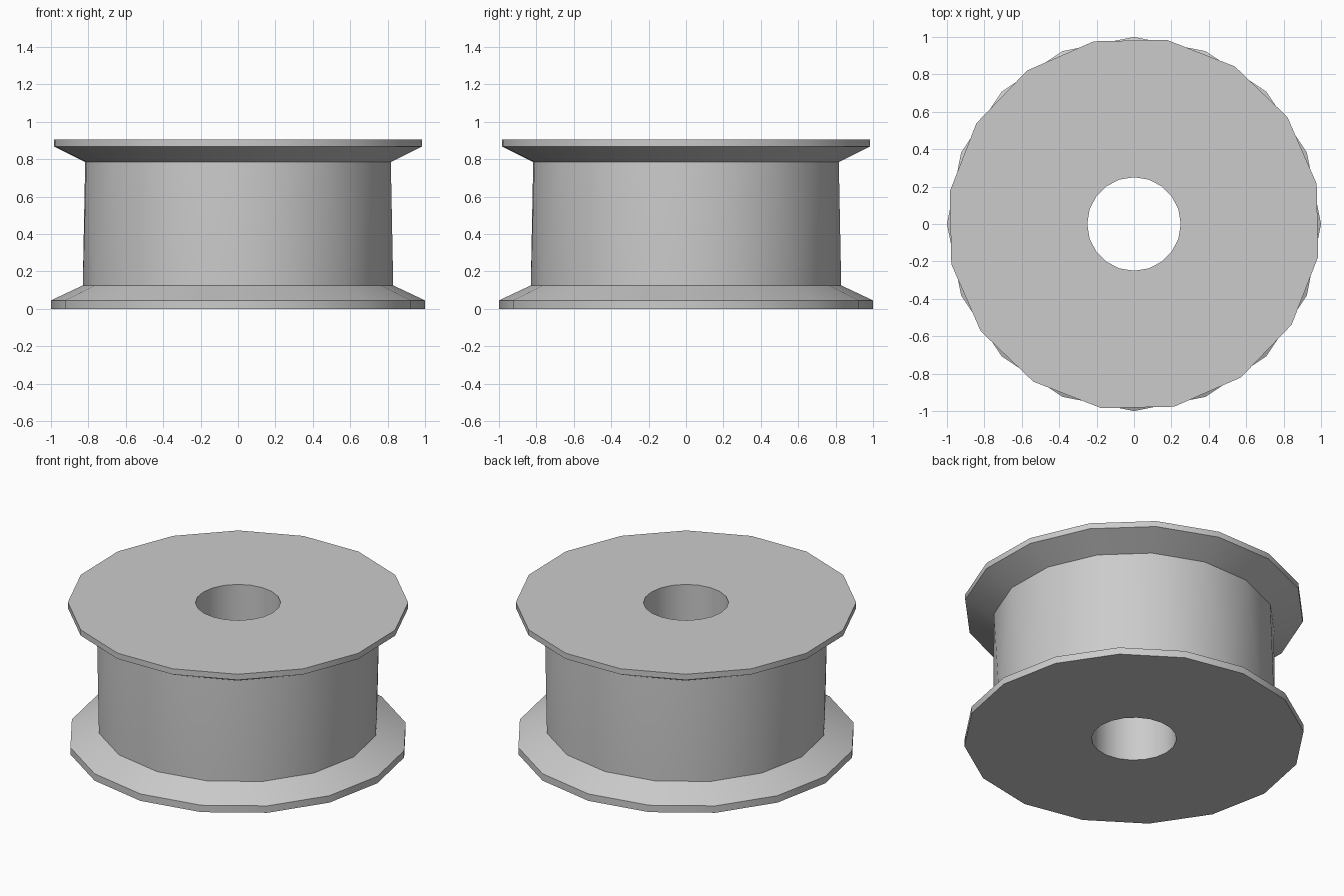
import bpy
import bmesh
from math import cos, sin, pi, radians

SIDES, BORE_SIDES = 16, 20
RIM, CORE, BORE, HEIGHT = 1.0, 0.83, 0.25, 0.905
LOW_TURN, TOP_TURN = 0.0, radians(12.4)

cube = bpy.data.objects.get("Cube")
if cube:
    bpy.data.objects.remove(cube, do_unlink=True)

grey = bpy.data.materials.new("plain grey")
grey.use_nodes = True
colour = (0.6, 0.6, 0.6, 1)
grey.diffuse_color = colour
grey.node_tree.nodes["Principled BSDF"].inputs["Base Color"].default_value = colour


def ring(bm, radius, z, turn=0.0, sides=SIDES):
    return [bm.verts.new((radius * cos(turn + 2 * pi * i / sides),
                          radius * sin(turn + 2 * pi * i / sides), z))
            for i in range(sides)]


def wall(bm, low, high):
    n = len(low)
    for i in range(n):
        j = (i + 1) % n
        bm.faces.new((low[i], low[j], high[j], high[i]))


def loop_edges(bm, verts):
    return [bm.edges.get((verts[i - 1], verts[i])) or
            bm.edges.new((verts[i - 1], verts[i])) for i in range(len(verts))]


def finish(bm, name):
    mesh = bpy.data.meshes.new(name)
    bm.to_mesh(mesh)
    bm.free()
    mesh.materials.append(grey)
    obj = bpy.data.objects.new(name, mesh)
    bpy.context.collection.objects.link(obj)
    bpy.ops.object.select_all(action="DESELECT")
    obj.select_set(True)
    bpy.context.view_layer.objects.active = obj
    bpy.ops.object.shade_smooth_by_angle(angle=radians(30))


def flange(name, profile, turn, face_z, up):
    """Rim and bevel from a rising profile, plus the pierced flat face."""
    bm = bmesh.new()
    rings = [ring(bm, r, z, turn) for r, z in profile]
    for low, high in zip(rings, rings[1:]):
        wall(bm, low, high)
    outer = rings[-1] if up else rings[0]
    hole = ring(bm, BORE, face_z, 0, BORE_SIDES)
    edges = loop_edges(bm, outer) + loop_edges(bm, hole)
    filled = bmesh.ops.triangle_fill(bm, edges=edges, use_beauty=True)
    bm.normal_update()
    for item in filled["geom"]:
        if isinstance(item, bmesh.types.BMFace) and (item.normal.z > 0) != up:
            item.normal_flip()
    finish(bm, name)


# Flanges, turned slightly against each other
flange("lower_flange", [(RIM, 0), (RIM, 0.045), (CORE, 0.125)],
       LOW_TURN, 0, False)
flange("upper_flange", [(CORE, 0.785), (RIM, 0.868), (RIM, HEIGHT)],
       TOP_TURN, HEIGHT, True)

# Drum joining the two turned rings with alternating triangles
bm = bmesh.new()
low = ring(bm, CORE, 0.125, LOW_TURN)
high = ring(bm, CORE, 0.785, TOP_TURN)
for i in range(SIDES):
    j = (i + 1) % SIDES
    bm.faces.new((low[i], low[j], high[i]))
    bm.faces.new((low[j], high[j], high[i]))
finish(bm, "drum")

# Inside wall of the centre hole
bm = bmesh.new()
wall(bm, ring(bm, BORE, HEIGHT, 0, BORE_SIDES), ring(bm, BORE, 0, 0, BORE_SIDES))
finish(bm, "bore")
